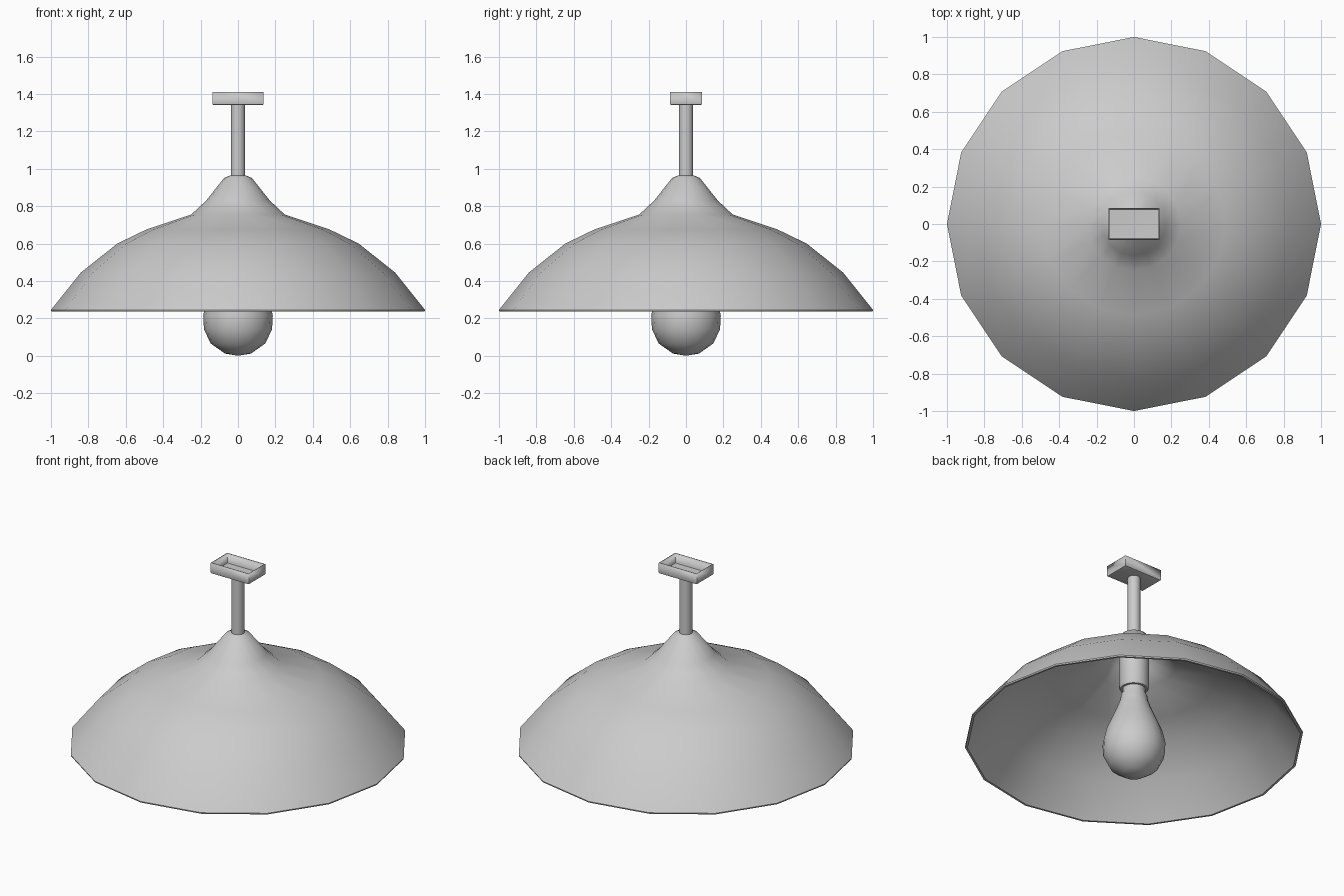
import bpy, bmesh, math

if "Cube" in bpy.data.objects:
    bpy.data.objects.remove(bpy.data.objects["Cube"])


def finish(name, bm, angle=40):
    bmesh.ops.recalc_face_normals(bm, faces=bm.faces)
    mesh = bpy.data.meshes.new(name)
    bm.to_mesh(mesh)
    bm.free()
    ob = bpy.data.objects.new(name, mesh)
    bpy.context.collection.objects.link(ob)
    bpy.ops.object.select_all(action='DESELECT')
    ob.select_set(True)
    bpy.context.view_layer.objects.active = ob
    bpy.ops.object.shade_smooth_by_angle(angle=math.radians(angle))
    return ob


def lathe(name, profile, sides=16, angle=40):
    """Spin (radius, z) points about z; zero radius makes a pole."""
    bm = bmesh.new()
    rings = []
    for r, z in profile:
        if r == 0:
            rings.append([bm.verts.new((0, 0, z))] * sides)
        else:
            rings.append([bm.verts.new((r * math.cos(2 * math.pi * i / sides),
                                        r * math.sin(2 * math.pi * i / sides), z))
                          for i in range(sides)])
    for a, b in zip(rings, rings[1:]):
        for i in range(sides):
            j = (i + 1) % sides
            quad = list(dict.fromkeys((a[i], a[j], b[j], b[i])))
            if len(quad) > 2:
                bm.faces.new(quad)
    return finish(name, bm, angle)


# Shade: outer skin, thin rim, inner skin
outer = [(0.04, 0.965), (0.075, 0.95), (0.17, 0.83), (0.25, 0.755), (0.49, 0.675),
         (0.645, 0.60), (0.84, 0.445), (1.0, 0.245)]
inner = [(0.985, 0.237), (0.83, 0.436), (0.638, 0.589), (0.486, 0.663),
         (0.244, 0.743), (0.161, 0.822), (0.066, 0.94), (0.03, 0.952)]
lathe("shade", outer + [(0.998, 0.237)] + inner)

# Stem between shade and ceiling box
lathe("stem", [(0, 0.85), (0.038, 0.85), (0.038, 1.345), (0, 1.345)])

# Lamp socket
lathe("socket", [(0, 0.84), (0.088, 0.84), (0.088, 0.595), (0.082, 0.585), (0, 0.585)])

# Light bulb with a short threaded-cap neck
lathe("bulb", [(0, 0.62), (0.068, 0.62), (0.068, 0.56), (0.078, 0.54), (0.085, 0.50),
               (0.105, 0.445), (0.135, 0.375), (0.168, 0.295), (0.186, 0.215),
               (0.182, 0.14), (0.145, 0.065), (0.07, 0.012), (0, 0)], angle=60)

# Ceiling box: open-topped tray with softened lower edges
bm = bmesh.new()
bmesh.ops.create_cube(bm, size=1)
for v in bm.verts:
    v.co = (v.co.x * 0.274, v.co.y * 0.17, 1.375 + v.co.z * 0.07)
bmesh.ops.delete(bm, geom=[f for f in bm.faces if f.normal.z > 0.9], context='FACES_ONLY')
low = [e for e in bm.edges if all(v.co.z < 1.36 for v in e.verts)]
bmesh.ops.bevel(bm, geom=low, offset=0.008, segments=2, profile=0.5, affect='EDGES')
box = finish("ceiling_box", bm, 30)
wall = box.modifiers.new("wall", 'SOLIDIFY')
wall.thickness = 0.008
wall.offset = -1
